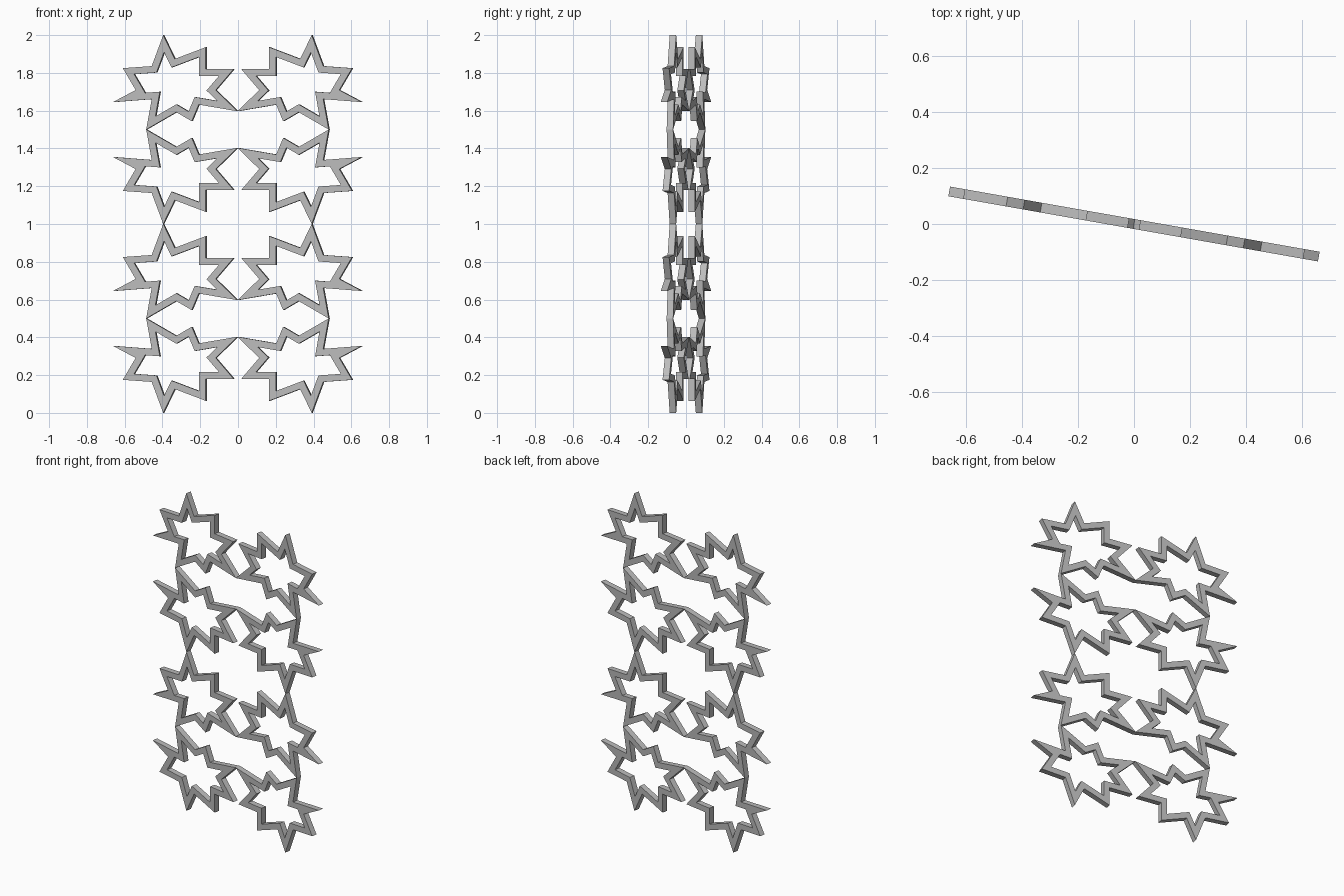
import bpy, bmesh, math
from mathutils import Vector

if "Cube" in bpy.data.objects:
    bpy.data.objects.remove(bpy.data.objects["Cube"], do_unlink=True)

TURN = math.radians(-10)   # the whole panel is turned about the vertical
THICK = 0.035              # depth of the panel
WIDTH = 0.036              # width of the star strips

grey = bpy.data.materials.new("plain_grey")
grey.diffuse_color = (0.5, 0.5, 0.5, 1)
grey.use_nodes = True
grey.node_tree.nodes["Principled BSDF"].inputs["Base Color"].default_value = (0.5, 0.5, 0.5, 1)

# Outline of one eight-pointed star, clockwise from the top tip;
# heights are measured from the fold line at its lowest point
STAR = [(0.393, 0.5), (0.454, 0.336), (0.607, 0.325), (0.539, 0.209),
        (0.66, 0.145), (0.454, 0.161), (0.483, 0.0), (0.324, 0.092),
        (0.242, 0.044), (0.205, 0.132), (0.0, 0.097), (0.115, 0.209),
        (0.02, 0.32), (0.168, 0.32), (0.168, 0.436), (0.332, 0.374)]


def inset(points, width):
    """Mitred inner outline of a clockwise polygon."""
    result = []
    for i, p in enumerate(points):
        a = (p - points[i - 1]).normalized()
        b = (points[(i + 1) % len(points)] - p).normalized()
        na, nb = Vector((a.y, -a.x)), Vector((b.y, -b.x))
        result.append(p + (na + nb) * width / (1 + na.dot(nb)))
    return result


def star_ring(name, side, flip, base):
    """One star-shaped ring, mirrored by side (x) and flip (z)."""
    outer = [Vector((x / math.cos(TURN), z)) for x, z in STAR]
    loops = [outer, inset(outer, WIDTH)]
    bm = bmesh.new()
    rings = [[bm.verts.new((side * p.x, y, base + flip * p.y)) for p in loop]
             for y in (-THICK / 2, THICK / 2) for loop in loops]
    front_out, front_in, back_out, back_in = rings
    n = len(outer)
    for r, s in ((front_out, front_in), (front_in, back_in),
                 (back_in, back_out), (back_out, front_out)):
        for i in range(n):
            j = (i + 1) % n
            bm.faces.new((r[i], r[j], s[j], s[i]))
    bmesh.ops.recalc_face_normals(bm, faces=bm.faces)
    mesh = bpy.data.meshes.new(name)
    bm.to_mesh(mesh)
    bm.free()
    mesh.materials.append(grey)
    obj = bpy.data.objects.new(name, mesh)
    obj.rotation_euler.z = TURN
    bpy.context.collection.objects.link(obj)


# Four rows of two stars, mirrored about each fold line
for tier, base in (("lower", 0.5), ("upper", 1.5)):
    for half, flip in (("bottom", -1), ("top", 1)):
        for side_name, side in (("left", 1), ("right", -1)):
            star_ring(f"{tier}_{half}_star_{side_name}", side, flip, base)
